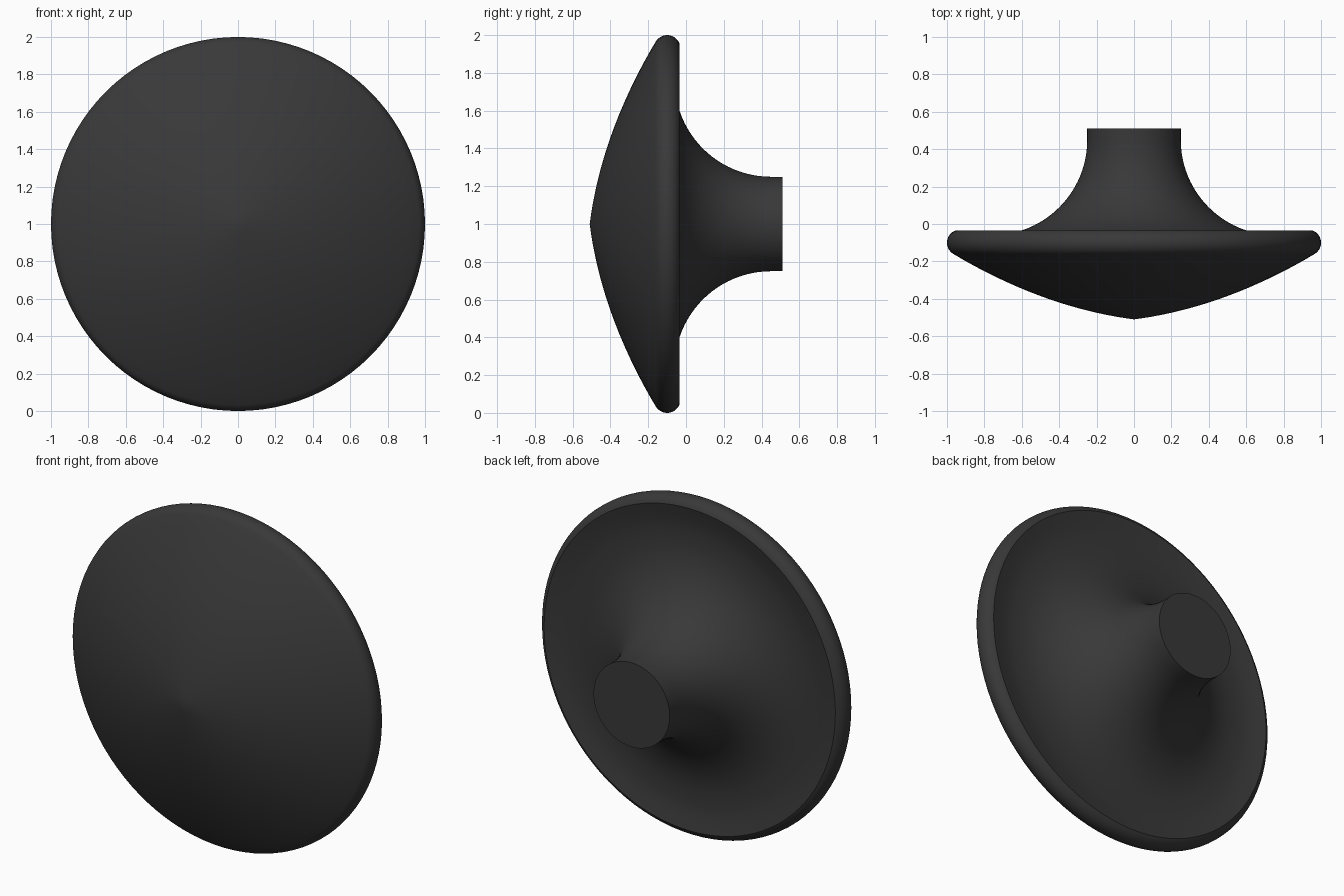
import bpy, bmesh, math
from mathutils import Matrix, Vector

if "Cube" in bpy.data.objects:
    bpy.data.objects.remove(bpy.data.objects["Cube"])

SEGMENTS = 96

# dark finish
dark = bpy.data.materials.new("dark_finish")
dark.diffuse_color = (0.04, 0.04, 0.04, 1)
dark.use_nodes = True
dark.node_tree.nodes["Principled BSDF"].inputs["Base Color"].default_value = dark.diffuse_color


def arc(cr, cy, radius, start, end, steps):
    """Arc points as (radius from axis, y); angles in degrees."""
    angles = [math.radians(start + (end - start) * i / steps) for i in range(steps + 1)]
    return [(cr + radius * math.cos(a), cy + radius * math.sin(a)) for a in angles]


# slightly pointed domed face
profile = [(r, -0.51 + 0.13 * r + 0.24 * r * r) for r in (0.96 * i / 20 for i in range(20))]
# rounded rim, ending in a sharp back edge
profile += arc(0.93, -0.10, 0.07, -59, 68, 14)
# shallow dish on the back, sweeping into the flared stem
profile += [(0.91, -0.046), (0.86, -0.056), (0.81, -0.061)]
profile += arc(0.76, 0.45, 0.51, 270, 180, 24)
# flat stem end
profile += [(0.25, 0.51), (0.0, 0.51)]

# spin the profile around the y axis
bm = bmesh.new()
verts = [bm.verts.new((r, y, 0)) for r, y in profile]
edges = [bm.edges.new(pair) for pair in zip(verts, verts[1:])]
bmesh.ops.spin(bm, geom=verts + edges, cent=(0, 0, 0), axis=(0, 1, 0),
               angle=math.tau, steps=SEGMENTS, use_merge=True)
bmesh.ops.remove_doubles(bm, verts=bm.verts, dist=0.0005)
bmesh.ops.recalc_face_normals(bm, faces=bm.faces)
bmesh.ops.transform(bm, matrix=Matrix.Translation(Vector((0, 0, 1))), verts=bm.verts)

mesh = bpy.data.meshes.new("knob")
bm.to_mesh(mesh)
bm.free()
mesh.materials.append(dark)
knob = bpy.data.objects.new("knob", mesh)
bpy.context.collection.objects.link(knob)

# smooth shading with crisp edges at the rim and stem end
bpy.context.view_layer.objects.active = knob
knob.select_set(True)
bpy.ops.object.shade_smooth_by_angle(angle=math.radians(35))
